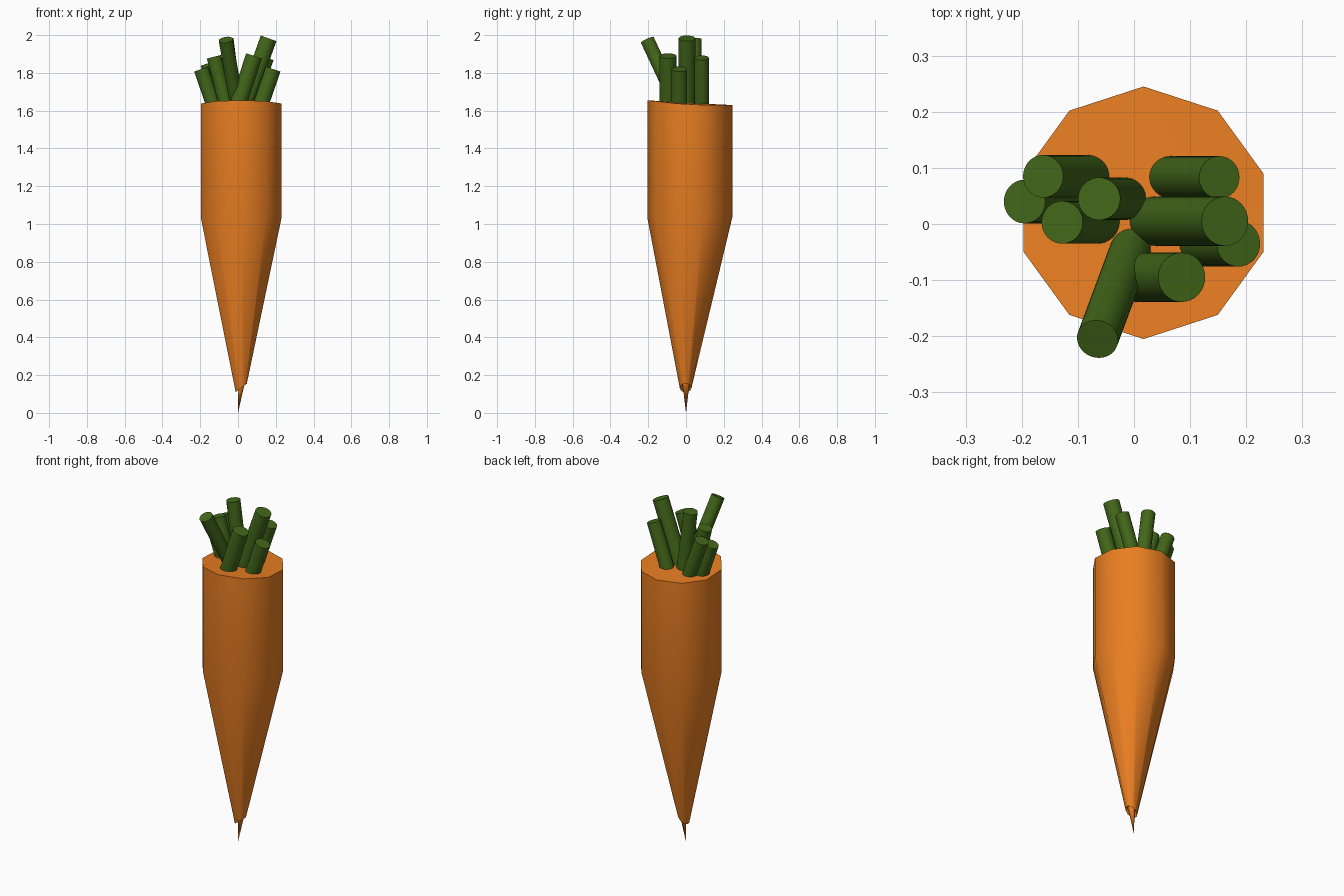
import bpy, bmesh, math
from mathutils import Vector

if "Cube" in bpy.data.objects:
    bpy.data.objects.remove(bpy.data.objects["Cube"])


def material(name, rgb):
    m = bpy.data.materials.new(name)
    m.diffuse_color = (*rgb, 1)
    m.use_nodes = True
    m.node_tree.nodes["Principled BSDF"].inputs["Base Color"].default_value = m.diffuse_color
    return m


def finish(obj, mat, angle):
    obj.data.materials.append(mat)
    bpy.ops.object.select_all(action='DESELECT')
    obj.select_set(True)
    bpy.context.view_layer.objects.active = obj
    bpy.ops.object.shade_smooth_by_angle(angle=math.radians(angle))


orange = material("carrot_orange", (0.82, 0.21, 0.016))
green = material("stem_green", (0.055, 0.135, 0.01))

# Carrot root: ten-sided rings (centre x, centre y, z, radius, slope in x, rise at front)
SIDES = 10
RINGS = [
    (0.017, 0.02, 1.63, 0.225, 0.0, 0.025),
    (0.017, 0.02, 1.035, 0.225, 0.0, 0.0),
    (0.017, -0.002, 0.132, 0.031, 0.75, 0.0),
    (0.019, 0.0, 0.15, 0.018, 0.5, 0.0),     # folded-in collar above the tip
]
bm = bmesh.new()
rings = []
for cx, cy, z, r, slope, rise in RINGS:
    ring = []
    for i in range(SIDES):
        a = math.pi / 2 + i * math.tau / SIDES
        x, y = r * math.cos(a), r * math.sin(a)
        ring.append(bm.verts.new((cx + x, cy + y,
                                  z + slope * x + rise * max(0, -math.sin(a)))))
    rings.append(ring)
crown = bm.verts.new((0.017, 0.02, 1.64))
tip = bm.verts.new((0, 0, 0))
for i in range(SIDES):
    j = (i + 1) % SIDES
    for up, low in zip(rings, rings[1:]):
        bm.faces.new((up[i], low[i], low[j], up[j]))
    bm.faces.new((crown, rings[0][i], rings[0][j]))
    bm.faces.new((rings[-1][j], rings[-1][i], tip))
bmesh.ops.recalc_face_normals(bm, faces=bm.faces)
mesh = bpy.data.meshes.new("root")
bm.to_mesh(mesh)
bm.free()
root = bpy.data.objects.new("root", mesh)
bpy.context.collection.objects.link(root)
finish(root, orange, 50)

# Cut leaf stems: (bottom centre, top centre, radius)
STEMS = [
    ((0.0, -0.03, 1.60), (-0.065, -0.205, 1.975), 0.037),
    ((0.025, 0.005, 1.60), (0.162, 0.005, 1.983), 0.044),
    ((0.11, -0.035, 1.60), (0.186, -0.035, 1.82), 0.041),
    ((-0.01, -0.095, 1.60), (0.085, -0.095, 1.89), 0.044),
    ((0.055, 0.083, 1.60), (0.152, 0.083, 1.88), 0.038),
    ((-0.072, 0.085, 1.60), (-0.162, 0.085, 1.85), 0.038),
    ((-0.12, 0.04, 1.60), (-0.195, 0.04, 1.82), 0.039),
    ((-0.012, 0.045, 1.60), (-0.062, 0.045, 1.98), 0.038),
    ((-0.055, 0.003, 1.60), (-0.128, 0.003, 1.885), 0.038),
]
for n, (a, b, r) in enumerate(STEMS, 1):
    a, b = Vector(a), Vector(b)
    bpy.ops.mesh.primitive_cylinder_add(vertices=32, radius=r, depth=(b - a).length,
                                        location=(a + b) / 2)
    stem = bpy.context.object
    stem.name = f"stem_{n}"
    stem.rotation_euler = (b - a).to_track_quat('Z', 'Y').to_euler()
    finish(stem, green, 40)
